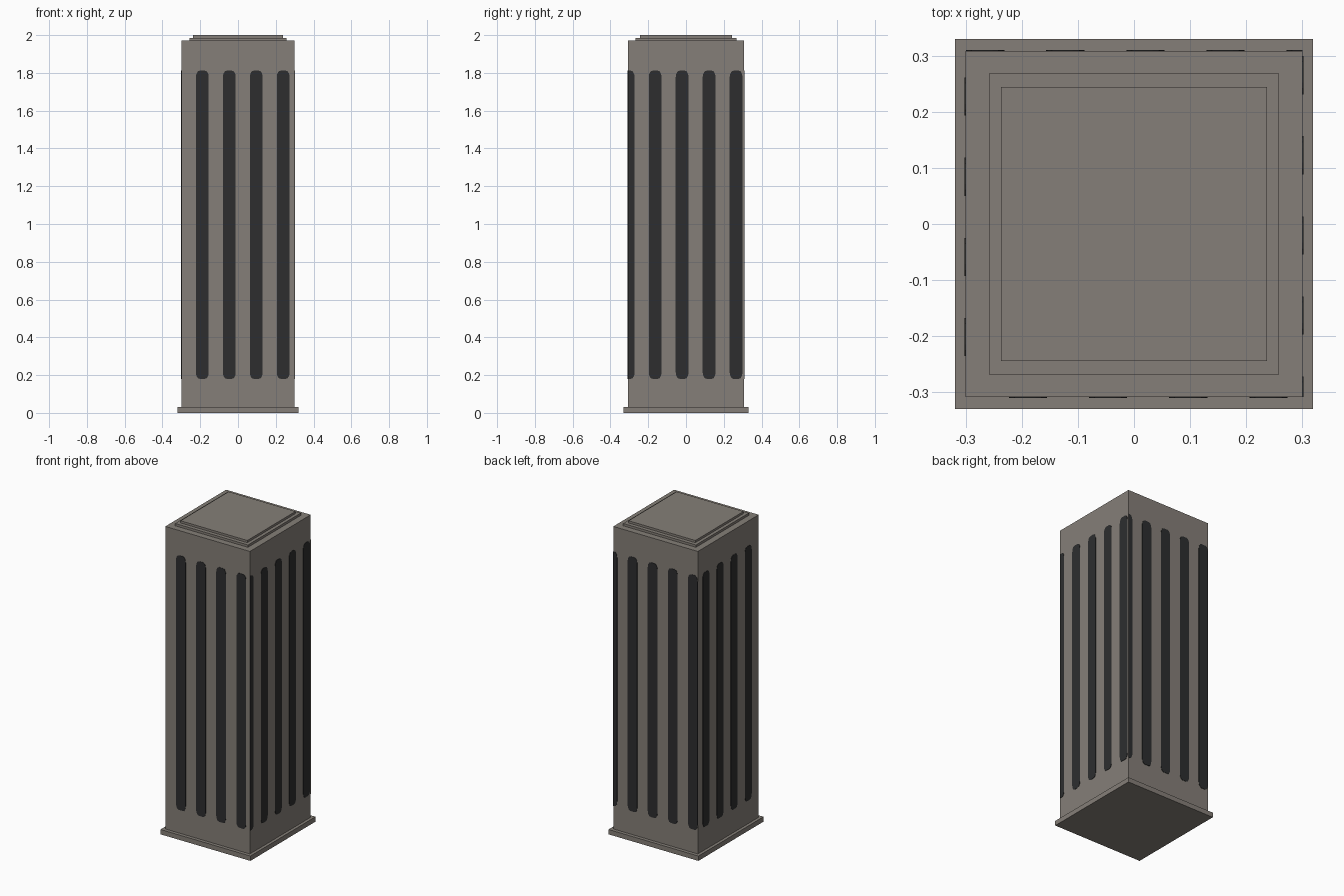
import bpy, bmesh, math
from mathutils import Matrix, Vector

if "Cube" in bpy.data.objects:
    bpy.data.objects.remove(bpy.data.objects["Cube"])


def material(name, rgb):
    m = bpy.data.materials.new(name)
    m.diffuse_color = (*rgb, 1)
    m.use_nodes = True
    m.node_tree.nodes["Principled BSDF"].inputs["Base Color"].default_value = m.diffuse_color
    return m


stone = material("warm grey stone", (0.235, 0.212, 0.188))
dark = material("dark slot", (0.026, 0.027, 0.028))


def box(name, hx, hy, z0, z1, mat):
    bm = bmesh.new()
    bmesh.ops.create_cube(bm, size=1)
    for v in bm.verts:
        v.co = Vector((v.co.x * 2 * hx, v.co.y * 2 * hy, z0 + (v.co.z + 0.5) * (z1 - z0)))
    me = bpy.data.meshes.new(name)
    bm.to_mesh(me)
    bm.free()
    me.materials.append(mat)
    ob = bpy.data.objects.new(name, me)
    bpy.context.collection.objects.link(ob)
    return ob


# Stacked blocks: plinth, shaft and two cap steps
HX, HY = 0.30, 0.308
box("plinth", 0.319, 0.33, 0, 0.031, stone)
box("shaft", HX, HY, 0.031, 1.971, stone)
box("lower_cap_step", 0.258, 0.268, 1.971, 1.986, stone)
box("upper_cap_step", 0.237, 0.244, 1.986, 2.0, stone)

# Painted slots: thin round-ended plates, clipped at the shaft corners
R, Z0, Z1, THICK = 0.034, 0.18, 1.812, 0.002


def slots(name, angle, half_width, depth, centres):
    bm = bmesh.new()
    for c in centres:
        pts = []
        for cz, start in ((Z1 - R, 0), (Z0 + R, math.pi)):
            for i in range(9):
                a = start + math.pi * i / 8
                x = c + R * math.cos(a)
                # slightly squarish end, as in the painted slot
                z = cz + R * max(-1, min(1, 1.25 * math.sin(a)))
                pts.append((max(-half_width, min(half_width, x)), -depth - THICK, z))
        front = [bm.verts.new(p) for p in pts]
        back = [bm.verts.new((p[0], -depth, p[2])) for p in pts]
        bm.faces.new(front)
        n = len(pts)
        for i in range(n):
            j = (i + 1) % n
            bm.faces.new((front[j], front[i], back[i], back[j]))
    bmesh.ops.dissolve_degenerate(bm, dist=1e-5, edges=bm.edges)
    bmesh.ops.recalc_face_normals(bm, faces=bm.faces)
    # orient outward
    for f in bm.faces:
        if abs(f.normal.y) > 0.9 and f.normal.y > 0:
            f.normal_flip()
    bmesh.ops.rotate(bm, verts=bm.verts, cent=(0, 0, 0), matrix=Matrix.Rotation(angle, 3, 'Z'))
    me = bpy.data.meshes.new(name)
    bm.to_mesh(me)
    bm.free()
    me.materials.append(dark)
    bpy.context.collection.objects.link(bpy.data.objects.new(name, me))


STEP = 0.1428
wrapped = [-0.306 + STEP * i for i in range(5)]
slots("front_slots", 0, HX, HY, [-0.189 + STEP * i for i in range(4)])
slots("right_slots", math.pi / 2, HY, HX, wrapped)
slots("back_slots", math.pi, HX, HY, wrapped)
slots("left_slots", -math.pi / 2, HY, HX, [-0.227 + STEP * i for i in range(4)])
